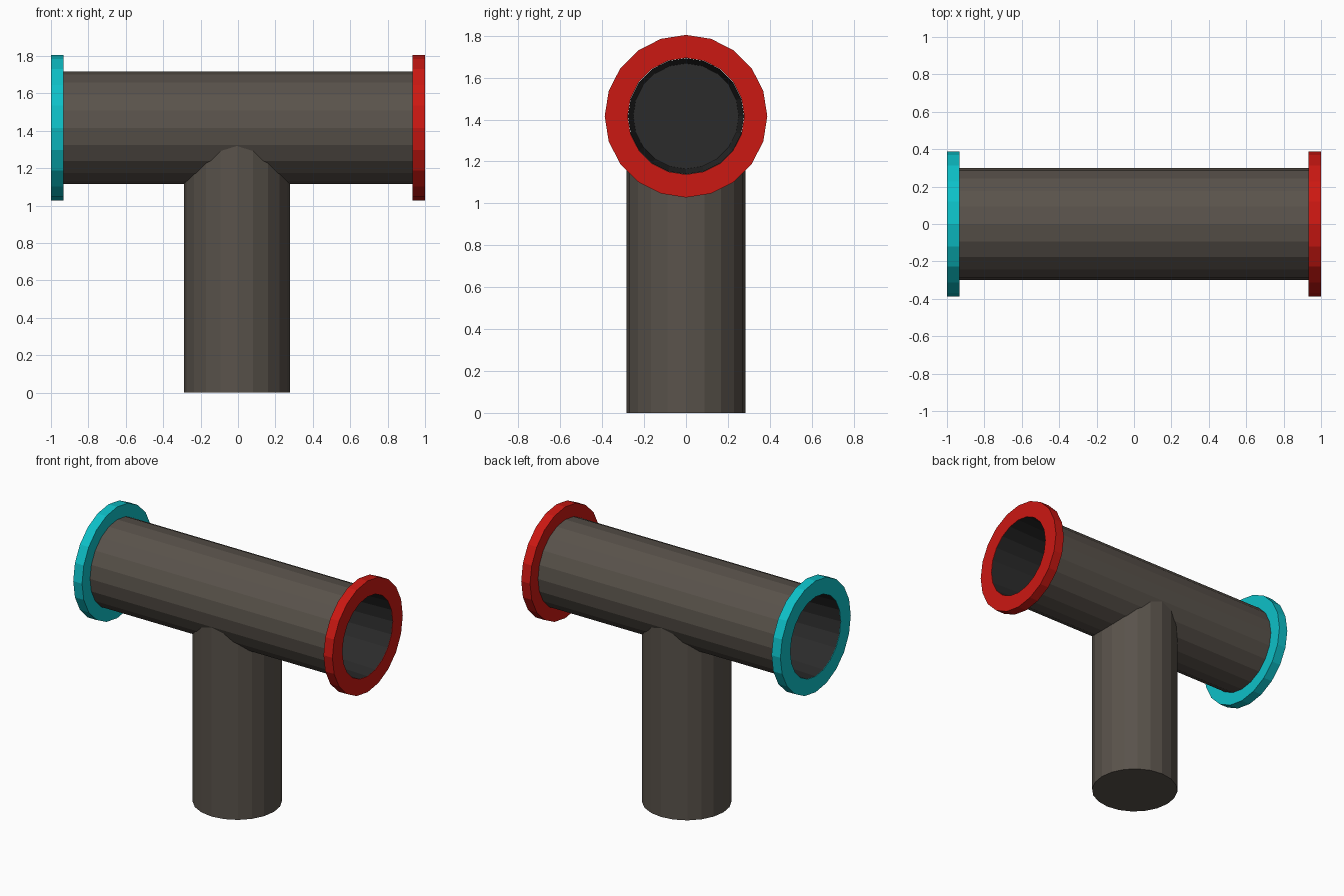
import bpy, bmesh
from math import sin, cos, tau

if "Cube" in bpy.data.objects:
    bpy.data.objects.remove(bpy.data.objects["Cube"])

SIDES = 20
PIPE_Z = 1.416


def material(name, rgb):
    m = bpy.data.materials.new(name)
    m.diffuse_color = (*rgb, 1)
    m.use_nodes = True
    m.node_tree.nodes["Principled BSDF"].inputs["Base Color"].default_value = m.diffuse_color
    return m


METAL = material("dark_metal", (0.10, 0.085, 0.070))
BORE = material("bore_black", (0.024, 0.024, 0.024))
RED = material("red_paint", (0.60, 0.009, 0.006))
CYAN = material("cyan_paint", (0.004, 0.53, 0.58))


def lathe(name, profile, axis, centre, mat, closed=False, caps=(), inward=False):
    """Revolve (along, radius) points around the X or Z axis."""
    bm = bmesh.new()
    rings = []
    for along, r in profile:
        ring = []
        for i in range(SIDES):
            u, v = r * cos(tau * i / SIDES), r * sin(tau * i / SIDES)
            ring.append(bm.verts.new((along, u, v) if axis == 'X' else (u, v, along)))
        rings.append(ring)
    pairs = list(zip(rings, rings[1:]))
    if closed:
        pairs.append((rings[-1], rings[0]))
    for a, b in pairs:
        for i in range(SIDES):
            j = (i + 1) % SIDES
            bm.faces.new((a[i], a[j], b[j], b[i]))
    for c in caps:
        bm.faces.new(rings[c])
    bmesh.ops.recalc_face_normals(bm, faces=bm.faces)
    # open shells: orient the first wall explicitly
    if not closed:
        bm.faces.ensure_lookup_table()
        f = bm.faces[0]
        out = f.calc_center_median()
        out[0 if axis == 'X' else 2] = 0
        if (f.normal.dot(out) < 0) != inward:
            bmesh.ops.reverse_faces(bm, faces=bm.faces)
    me = bpy.data.meshes.new(name)
    bm.to_mesh(me)
    bm.free()
    me.materials.append(mat)
    ob = bpy.data.objects.new(name, me)
    ob.location = centre
    bpy.context.collection.objects.link(ob)
    return ob


# horizontal pipe wall and upright branch
lathe("cross_pipe", [(-0.94, 0.30), (0.94, 0.30)], 'X', (0, 0, PIPE_Z), METAL)
lathe("upright_pipe", [(0, 0.283), (1.33, 0.283)], 'Z', (-0.006, 0, 0), METAL, caps=(0, -1))

# flange and tapered blind bore at each end
for side, label, mat in ((1, "right", RED), (-1, "left", CYAN)):
    lathe(label + "_flange",
          [(side * 0.932, 0.278), (side * 0.932, 0.388), (side, 0.388), (side, 0.278)],
          'X', (0, 0, PIPE_Z), mat, closed=True)
    lathe(label + "_bore", [(side * 0.998, 0.277), (side * 0.30, 0.252)],
          'X', (0, 0, PIPE_Z), BORE, caps=(1,), inward=True)
